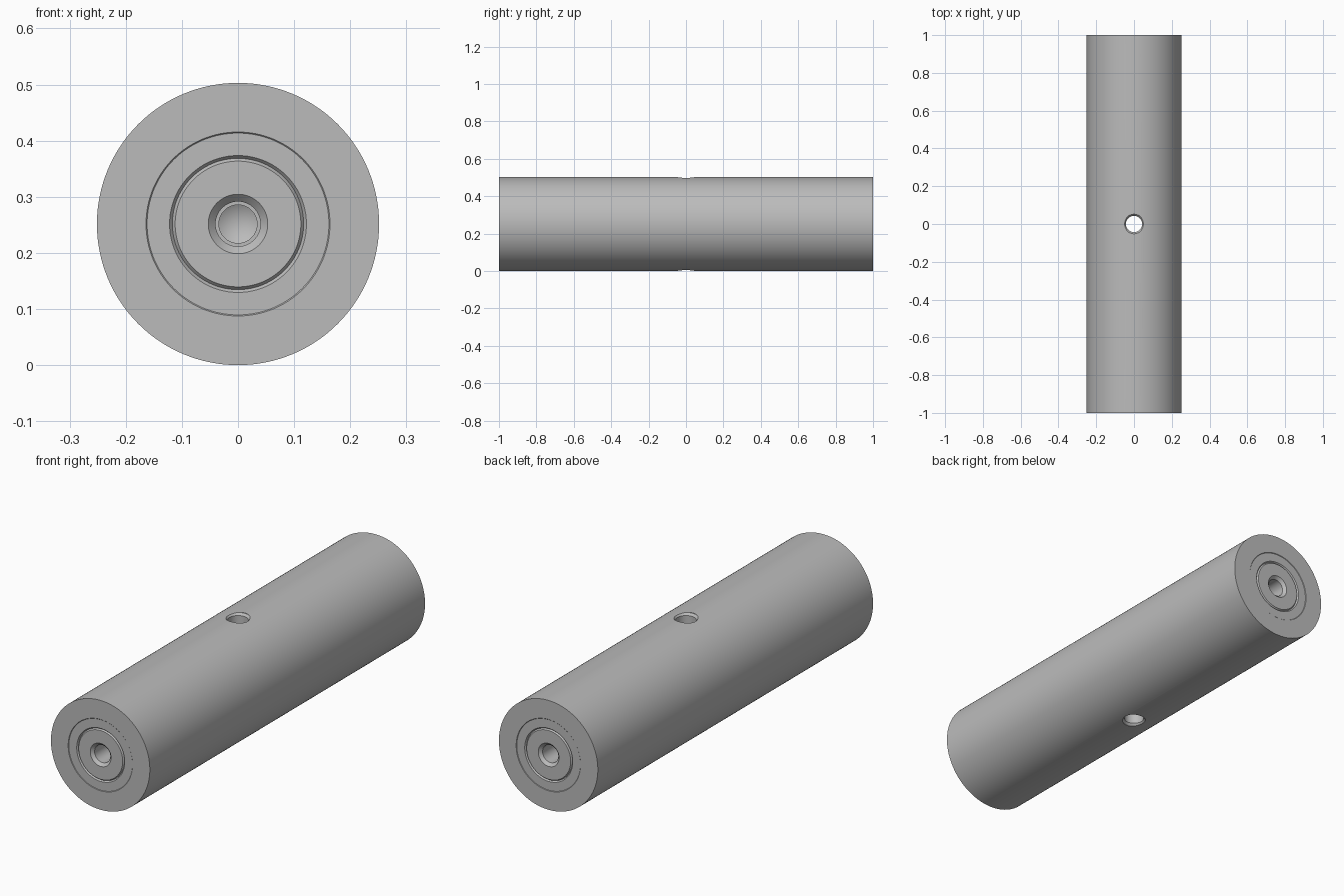
import bpy, bmesh, math
from mathutils import Matrix, Vector

cube = bpy.data.objects.get("Cube")
if cube:
    bpy.data.objects.remove(cube, do_unlink=True)

R = 0.2515      # shaft radius
SEGMENTS = 128

steel = bpy.data.materials.new("plain_steel_grey")
steel.use_nodes = True
grey = (0.5, 0.5, 0.5, 1)
steel.diffuse_color = grey
steel.node_tree.nodes["Principled BSDF"].inputs["Base Color"].default_value = grey


def lathe(name, half, matrix, segments):
    """Turn a (radius, distance) half profile, mirrored end to end, about local z."""
    profile = half + [(r, -d) for r, d in reversed(half)]
    bm = bmesh.new()
    verts = [bm.verts.new((r, 0, d)) for r, d in profile]
    edges = [bm.edges.new(pair) for pair in zip(verts, verts[1:])]
    bmesh.ops.spin(bm, geom=verts + edges, cent=(0, 0, 0), axis=(0, 0, 1),
                   angle=math.tau, steps=segments, use_merge=True)
    bmesh.ops.remove_doubles(bm, verts=bm.verts, dist=1e-5)
    bmesh.ops.recalc_face_normals(bm, faces=bm.faces)
    bm.transform(matrix)
    mesh = bpy.data.meshes.new(name)
    bm.to_mesh(mesh)
    bm.free()
    mesh.materials.append(steel)
    obj = bpy.data.objects.new(name, mesh)
    bpy.context.collection.objects.link(obj)
    return obj


# Shaft: blind stepped bore, bore chamfer, V groove, faint recess, outer wall
shaft_profile = [
    (0, 0.71), (0.034, 0.73), (0.034, 0.78), (0.04, 0.78), (0.04, 0.985),
    (0.053, 0.998), (0.112, 0.998), (0.117, 0.992), (0.122, 0.998),
    (0.162, 0.998), (0.164, 1), (R, 1),
]
lay_along_y = Matrix.Translation((0, 0, R)) @ Matrix.Rotation(math.pi / 2, 4, "X")
shaft = lathe("shaft", shaft_profile, lay_along_y, SEGMENTS)

# Cross hole with a chamfer at both mouths
hole_profile = [(0, 0.3), (0.052, 0.3), (0.052, R - 0.002), (0.043, R - 0.012)]
cutter = lathe("cross_hole_cutter", hole_profile, Matrix.Translation((0, 0, R)), 48)
cutter.hide_render = True

cut = shaft.modifiers.new("cross_hole", "BOOLEAN")
cut.operation = "DIFFERENCE"
cut.solver = "EXACT"
cut.object = cutter

bpy.ops.object.select_all(action="DESELECT")
shaft.select_set(True)
bpy.context.view_layer.objects.active = shaft
bpy.ops.object.modifier_apply(modifier=cut.name)
bpy.data.objects.remove(cutter, do_unlink=True)
bpy.ops.object.shade_smooth_by_angle(angle=math.radians(25))
